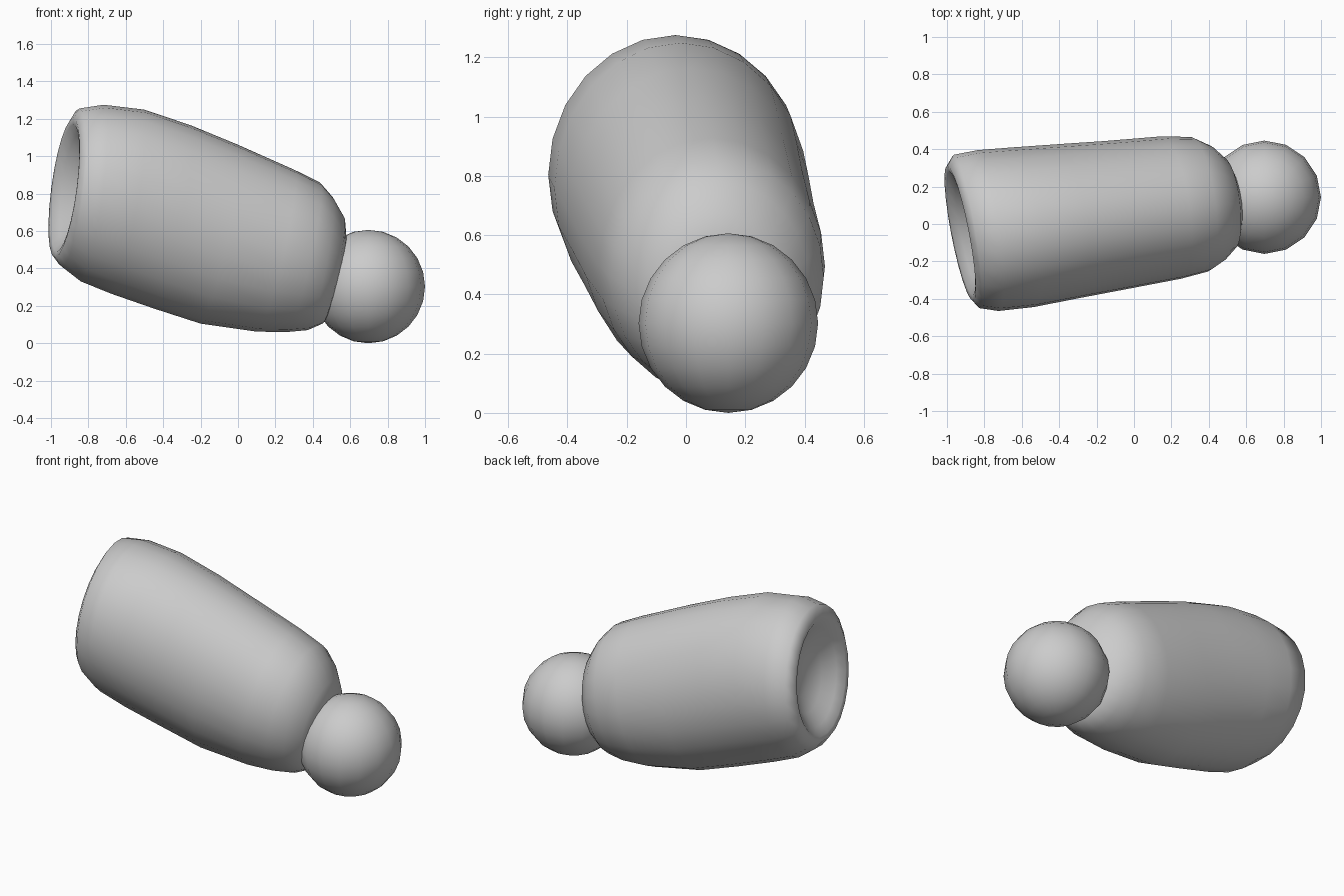
import bpy, bmesh
from math import sin, cos, tau

SIDES = 24

# Body cross-sections, dimple to far cap:
# centre x, y, z, half width, half height, lean along y, lean along z
SECTIONS = [
    (-0.79, -0.03, 0.80, 0.10, 0.11, 0.19, 0.13),
    (-0.83, -0.04, 0.81, 0.20, 0.21, 0.19, 0.13),
    (-0.89, -0.045, 0.825, 0.28, 0.29, 0.19, 0.13),
    (-0.925, -0.05, 0.83, 0.33, 0.34, 0.19, 0.13),
    (-0.93, -0.05, 0.83, 0.36, 0.37, 0.19, 0.13),
    (-0.895, -0.04, 0.832, 0.41, 0.423, 0.17, 0.11),
    (-0.78, -0.035, 0.803, 0.43, 0.472, 0.13, 0.13),
    (-0.59, -0.017, 0.757, 0.427, 0.492, 0.13, 0.18),
    (-0.35, 0.015, 0.675, 0.412, 0.49, 0.13, 0.20),
    (-0.10, 0.047, 0.583, 0.397, 0.478, 0.13, 0.21),
    (0.20, 0.088, 0.495, 0.381, 0.433, 0.13, 0.23),
    (0.35, 0.105, 0.46, 0.36, 0.40, 0.12, 0.22),
    (0.44, 0.11, 0.425, 0.31, 0.355, 0.11, 0.19),
    (0.51, 0.11, 0.39, 0.24, 0.285, 0.11, 0.20),
    (0.53, 0.115, 0.355, 0.17, 0.20, 0.11, 0.24),
]


def finish(bm, name):
    bmesh.ops.recalc_face_normals(bm, faces=bm.faces)
    for f in bm.faces:
        f.smooth = True
    mesh = bpy.data.meshes.new(name)
    bm.to_mesh(mesh)
    bm.free()
    obj = bpy.data.objects.new(name, mesh)
    bpy.context.collection.objects.link(obj)
    return obj


def section(bm, cx, cy, cz, ry, rz, ky, kz):
    ring = []
    for i in range(SIDES):
        dy, dz = ry * cos(tau * i / SIDES), rz * sin(tau * i / SIDES)
        ring.append(bm.verts.new((cx - ky * dy + kz * dz, cy + dy, cz + dz)))
    return ring


def cap(bm, ring, centre):
    tip = bm.verts.new(centre)
    for i in range(SIDES):
        bm.faces.new((ring[i], ring[(i + 1) % SIDES], tip))


# Tapered, leaning body with a dimpled end
bm = bmesh.new()
rings = [section(bm, *s) for s in SECTIONS]
for a, b in zip(rings, rings[1:]):
    for i in range(SIDES):
        j = (i + 1) % SIDES
        bm.faces.new((a[i], a[j], b[j], b[i]))
cap(bm, rings[0], (-0.78, -0.03, 0.80))
cap(bm, rings[-1], (0.53, 0.115, 0.355))
finish(bm, "body")

# Ball at the narrow end
bm = bmesh.new()
bmesh.ops.create_uvsphere(bm, u_segments=16, v_segments=12, radius=0.303)
ball = finish(bm, "end_ball")
ball.location = (0.697, 0.143, 0.303)
